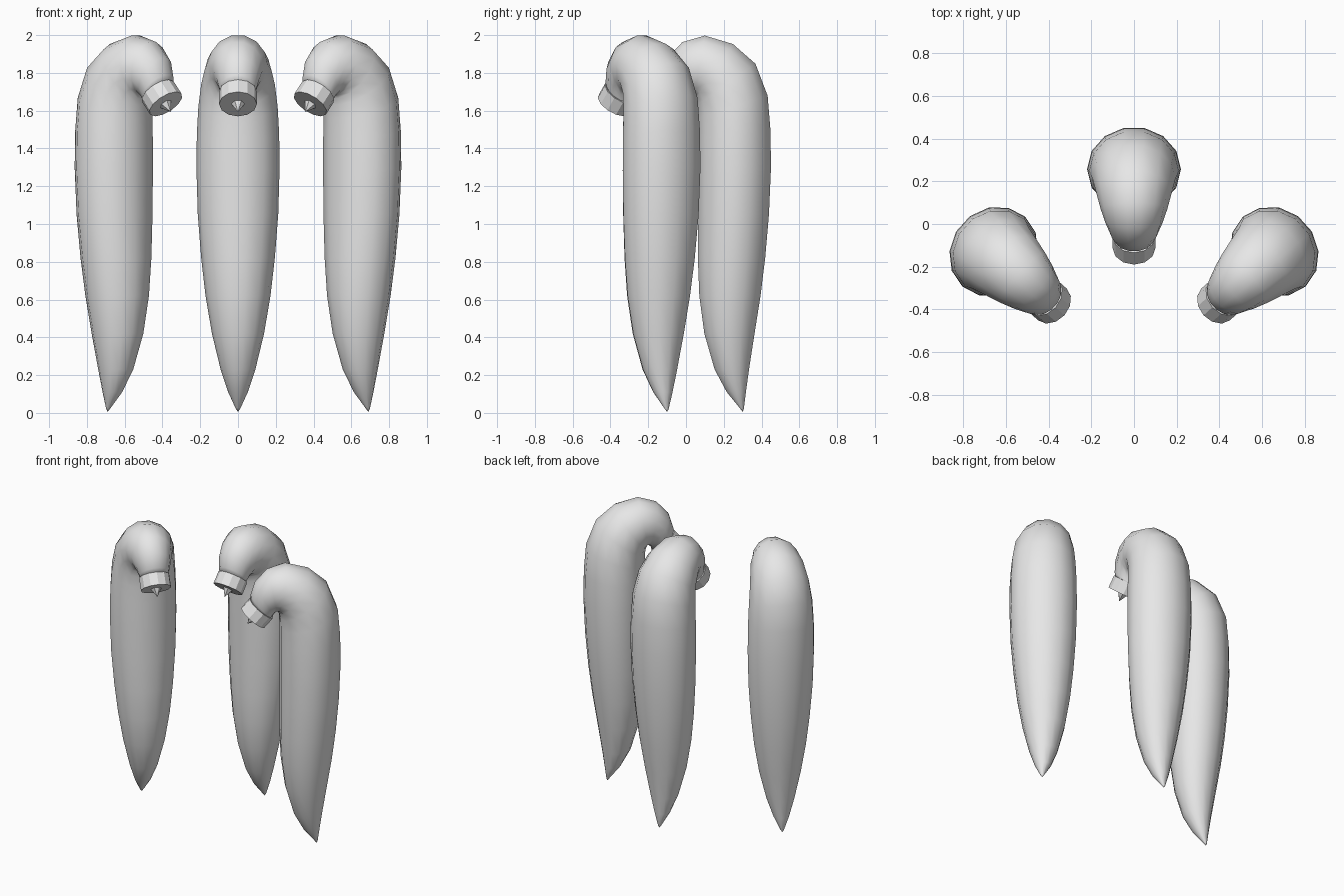
import bpy, bmesh, math
from mathutils import Vector, Matrix

if "Cube" in bpy.data.objects:
    bpy.data.objects.remove(bpy.data.objects["Cube"])

grey = bpy.data.materials.new("light grey")
grey.diffuse_color = (0.8, 0.8, 0.8, 1)
grey.use_nodes = True
grey.node_tree.nodes["Principled BSDF"].inputs["Base Color"].default_value = grey.diffuse_color

SIDES = 14
TIP_Y = 0.30
# cross-sections: back/outer (y, z), front/inner (y, z), half width
SECTIONS = [
    (.306, .02, .285, .025, .012), (.318, .11, .215, .11, .052),
    (.335, .23, .15, .23, .092), (.365, .42, .095, .42, .138),
    (.397, .62, .068, .62, .172), (.422, .82, .06, .82, .195),
    (.442, 1.05, .06, 1.05, .213), (.453, 1.3, .06, 1.28, .22),
    (.45, 1.5, .06, 1.45, .218), (.435, 1.68, .06, 1.56, .21),
    (.37, 1.85, .058, 1.63, .195), (.25, 1.955, .052, 1.665, .178),
    (.10, 2.0, .045, 1.68, .157), (-.02, 1.965, .035, 1.68, .135),
    (-.10, 1.88, .022, 1.665, .114), (-.128, 1.79, .01, 1.645, .098),
    (-.128, 1.755, .004, 1.635, .09),
]
AXIS = Vector((0, -.65, -.76)).normalized()   # direction the neck opening faces


def finish(bm, name, place, smooth):
    bmesh.ops.recalc_face_normals(bm, faces=bm.faces)
    mesh = bpy.data.meshes.new(name)
    bm.to_mesh(mesh)
    bm.free()
    mesh.materials.append(grey)
    for p in mesh.polygons:
        p.use_smooth = smooth
    obj = bpy.data.objects.new(name, mesh)
    obj.matrix_world = place
    bpy.context.collection.objects.link(obj)


def body(name, place):
    bm = bmesh.new()
    rings = []
    for oy, oz, iy, iz, w in SECTIONS:
        mid = Vector((0, (oy + iy) / 2 - TIP_Y, (oz + iz) / 2))
        half = Vector((0, (oy - iy) / 2, (oz - iz) / 2))
        ring = []
        for k in range(SIDES):
            a = 2 * math.pi * (k + .5) / SIDES
            ring.append(bm.verts.new(mid + half * math.cos(a) * 1.01
                                     + Vector((w * math.sin(a), 0, 0))))
        rings.append(ring)
    for r, s in zip(rings, rings[1:]):
        for k in range(SIDES):
            j = (k + 1) % SIDES
            bm.faces.new((r[k], r[j], s[j], s[k]))
    tip = bm.verts.new((0, 0, .005))
    for k in range(SIDES):
        bm.faces.new((tip, rings[0][(k + 1) % SIDES], rings[0][k]))
    bm.faces.new(rings[-1])
    finish(bm, name, place, True)


def turned(name, place, start, length, r1, r2, sides):
    # cylinder or cone running along the neck axis from the start point
    bm = bmesh.new()
    turn = AXIS.to_track_quat('Z', 'X').to_matrix().to_4x4()
    bmesh.ops.create_cone(bm, cap_ends=True, segments=sides, radius1=r1,
                          radius2=r2, depth=length,
                          matrix=Matrix.Translation(start + AXIS * length / 2) @ turn)
    finish(bm, name, place, False)


# three copies: one in the middle at the back, two turned inward at the sides
for label, x, y, angle in (("middle", 0, TIP_Y, 0),
                           ("right", .69, -.10, -48), ("left", -.69, -.10, 48)):
    place = Matrix.Translation((x, y, 0)) @ Matrix.Rotation(math.radians(angle), 4, 'Z')
    body(label + "_body", place)
    face = Vector((0, -.114 - TIP_Y, 1.635))
    turned(label + "_neck_cap", place, face - AXIS * .085, .085, .1, .1, 12)
    turned(label + "_cap_spike", place, face - AXIS * .005, .06, .038, 0, 6)
